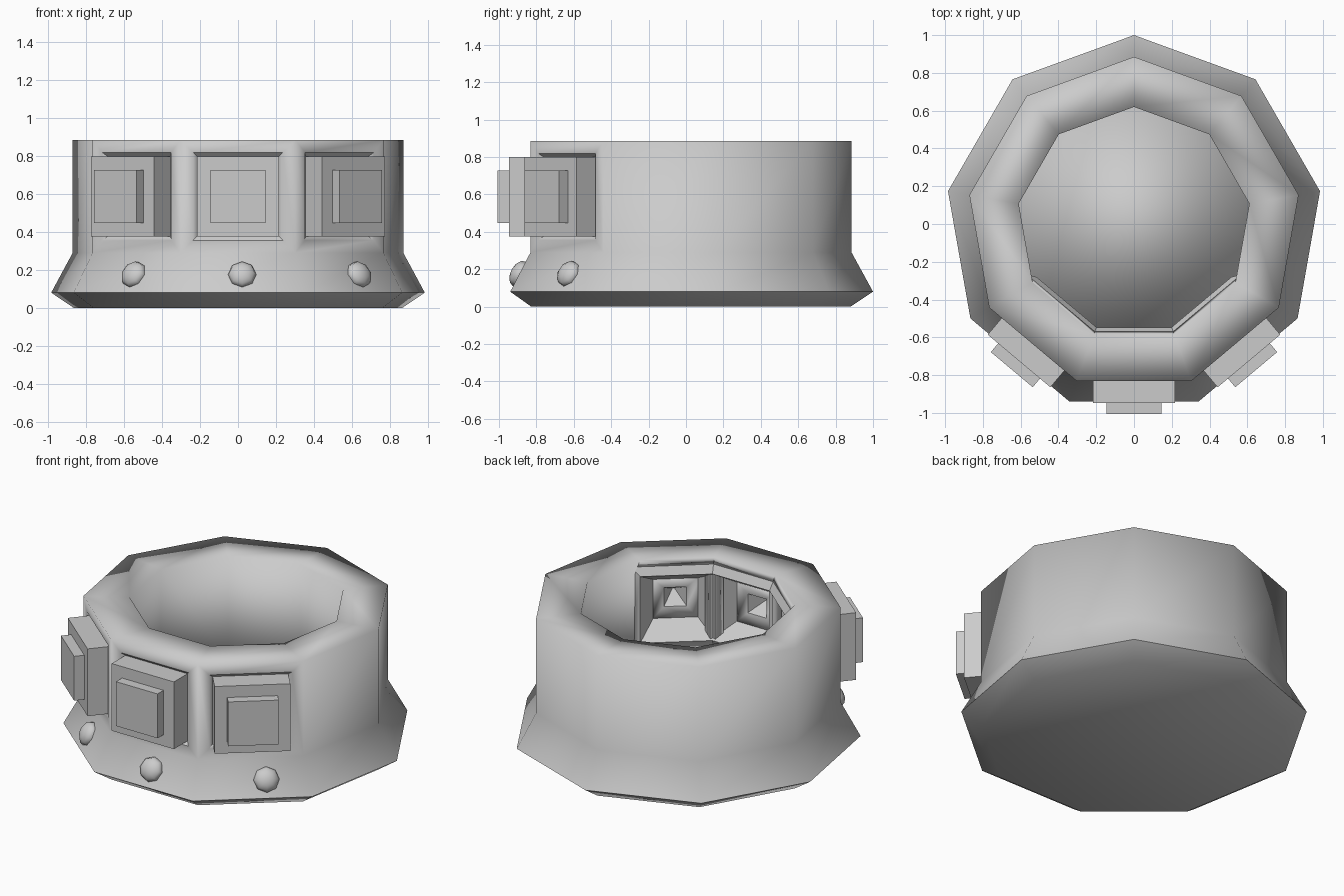
import bpy, bmesh, math
from mathutils import Vector, Matrix

if "Cube" in bpy.data.objects:
    bpy.data.objects.remove(bpy.data.objects["Cube"])

SIDES = 9
PROFILE = [(0.88, 0.0), (1.0, 0.08), (0.885, 0.29), (0.885, 0.885)]


def finish(bm, name, angle):
    mesh = bpy.data.meshes.new(name)
    bm.to_mesh(mesh)
    bm.free()
    ob = bpy.data.objects.new(name, mesh)
    bpy.context.collection.objects.link(ob)
    bpy.ops.object.select_all(action='DESELECT')
    ob.select_set(True)
    bpy.context.view_layer.objects.active = ob
    bpy.ops.object.shade_smooth_by_angle(angle=math.radians(angle))
    return ob


# Nine-sided open shell
bm = bmesh.new()
rings = []
for r, z in PROFILE:
    rings.append([bm.verts.new((r * math.cos(math.radians(90 + 40 * k)),
                                r * math.sin(math.radians(90 + 40 * k)), z))
                  for k in range(SIDES)])
bm.faces.new(list(reversed(rings[0])))
panels = []
for lo, hi in zip(rings, rings[1:]):
    for k in range(SIDES):
        j = (k + 1) % SIDES
        f = bm.faces.new((lo[k], lo[j], hi[j], hi[k]))
        # the three front wall faces carry the blocks
        if lo is rings[2] and k in (3, 4, 5):
            panels.append(f)
bm.normal_update()

# Stepped square blocks, grown from the front faces by inset and extrude
for face in panels:
    n = face.normal.copy()
    for thickness, depth, push in ((0.066, 0, 0), (0.02, -0.02, 0.135),
                                   (0.066, 0, 0), (0.006, 0, 0.06)):
        bmesh.ops.inset_individual(bm, faces=[face], thickness=thickness,
                                   depth=depth, use_even_offset=True)
        if push:
            new = bmesh.ops.extrude_discrete_faces(bm, faces=[face])['faces'][0]
            bmesh.ops.translate(bm, verts=new.verts[:], vec=n * push)
            face = new
body = finish(bm, "ring_body", 45)

# Wall thickness, inwards
wall = body.modifiers.new("wall", 'SOLIDIFY')
wall.thickness = 0.265
wall.offset = -1

# Small round studs on the sloping skirt
slope = math.atan2(0.108, 0.21)
for i, (deg, shift) in enumerate(((-130, 0.03), (-90, 0.022), (-50, 0.085))):
    a = math.radians(deg)
    out = Vector((math.cos(a), math.sin(a), 0))
    side = Vector((-math.sin(a), math.cos(a), 0))
    normal = out * math.cos(slope) + Vector((0, 0, math.sin(slope)))
    bm = bmesh.new()
    bmesh.ops.create_uvsphere(bm, u_segments=8, v_segments=6, radius=0.075)
    ob = finish(bm, f"stud_{i + 1}", 50)
    rot = normal.to_track_quat('Z', 'Y').to_matrix().to_4x4()
    pos = out * 0.89 + side * shift + Vector((0, 0, 0.175))
    ob.matrix_world = Matrix.Translation(pos) @ rot @ Matrix.Diagonal((1, 1, 0.65, 1))
